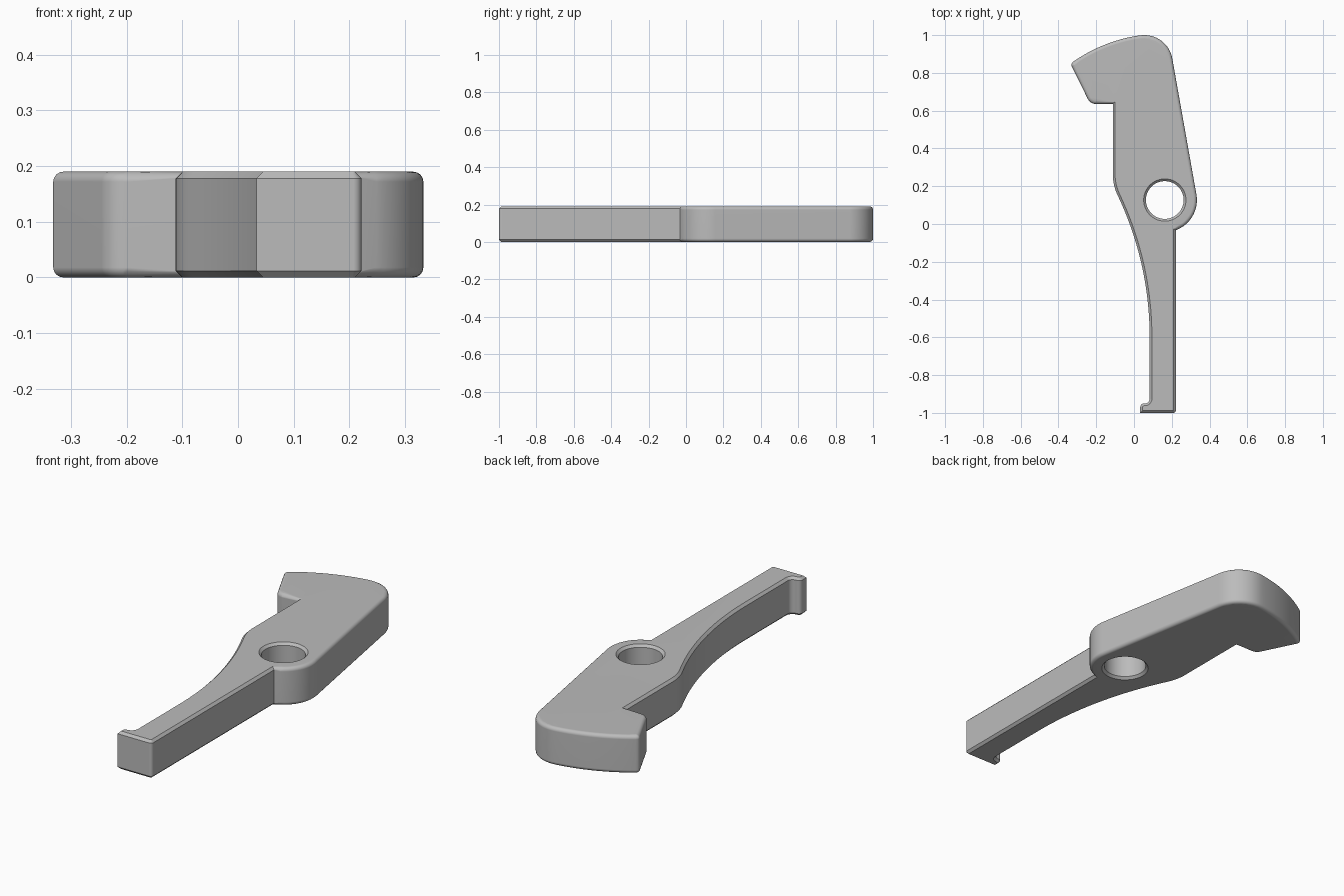
import bpy
import bmesh
from math import cos, sin, pi, radians
from mathutils import Vector

if "Cube" in bpy.data.objects:
    bpy.data.objects.remove(bpy.data.objects["Cube"], do_unlink=True)

HEIGHT = 0.19
CHAMFER = 0.012
FILLET = 0.018
STEPS = 4
PIVOT = (0.163, 0.127)


def arc(centre, radius, start, end, count):
    """Points along an arc, angles in degrees."""
    points = []
    for i in range(count + 1):
        a = radians(start + (end - start) * i / count)
        points.append(Vector((centre[0] + radius * cos(a), centre[1] + radius * sin(a))))
    return points


def inward(points):
    """Mitred offset directions pointing into the material."""
    result = []
    for i, p in enumerate(points):
        a = (p - points[i - 1]).normalized()
        b = (points[(i + 1) % len(points)] - p).normalized()
        na, nb = Vector((-a.y, a.x)), Vector((-b.y, b.x))
        result.append((na + nb) / (1 + na.dot(nb)))
    return result


def wall(bm, points, rounded):
    """Side wall with a round or chamfered rim; returns its bottom and top loops."""
    offsets = inward(points)
    rings = []
    for top in (False, True):
        for step in range(STEPS + 1):
            t = step / STEPS
            t = 1 - t if top else t
            ring = []
            for p, n, soft in zip(points, offsets, rounded):
                if soft:
                    inset = FILLET * (1 - sin(t * pi / 2))
                    rise = FILLET * (1 - cos(t * pi / 2))
                else:
                    inset, rise = CHAMFER * (1 - t), CHAMFER * t
                q = p + n * inset
                ring.append(bm.verts.new((q.x, q.y, HEIGHT - rise if top else rise)))
            rings.append(ring)
    count = len(points)
    for low, high in zip(rings, rings[1:]):
        for i in range(count):
            j = (i + 1) % count
            bm.faces.new((low[i], low[j], high[j], high[i]))
    return rings[0], rings[-1]


# Head outline: pivot boss, rounded back corner, curved crown and hook
head = arc(PIVOT, 0.17, -65, 10, 14)
head += arc((0.055, 0.85), 0.15, 10, 96, 16)
head += arc((0.148, 0.187), 0.82, 99, 125, 12)
head += arc((-0.316, 0.842), 0.016, 145, 206, 3)
head += arc((-0.2, 0.685), 0.05, 206, 270, 8)

# Arm outline: notch, waist, long sweep, toe and straight edge
arm = [Vector((-0.112, 0.635))]
arm += arc((0.138, 0.262), 0.25, 180, 205, 8)
arm += arc((-1.667, -0.6), 1.75, 24, 0, 20)
arm += arc((0.058, -0.925), 0.025, 0, -90, 6)
arm += arc((0.053, -0.97), 0.02, 90, 180, 5)
arm += [Vector((0.033, -1.0))]
arm += arc((0.207, -0.985), 0.015, -90, 0, 4)
arm += [Vector((0.222, -0.033))]

outline = head[1:] + arm
soft_rim = [True] * (len(head) - 1) + [False] * len(arm)
hole = arc(PIVOT, 0.1, 360, 0, 48)[:-1]

# Lever body with its through hole
bm = bmesh.new()
outer = wall(bm, outline, soft_rim)
inner = wall(bm, hole, [False] * len(hole))
for side in range(2):
    rim = []
    for loop in (outer[side], inner[side]):
        rim += [bm.edges.get((loop[i - 1], loop[i])) for i in range(len(loop))]
    bmesh.ops.triangle_fill(bm, edges=rim, use_beauty=True,
                            normal=(0, 0, 1 if side else -1))
bmesh.ops.recalc_face_normals(bm, faces=bm.faces)
mesh = bpy.data.meshes.new("lever")
bm.to_mesh(mesh)
bm.free()
lever = bpy.data.objects.new("lever", mesh)
bpy.context.collection.objects.link(lever)

# Plain grey finish
grey = bpy.data.materials.new("plain_grey")
grey.use_nodes = True
colour = (0.5, 0.5, 0.5, 1)
grey.diffuse_color = colour
grey.node_tree.nodes["Principled BSDF"].inputs["Base Color"].default_value = colour
mesh.materials.append(grey)

# Smooth curves with crisp corners and flat caps
bpy.ops.object.select_all(action='DESELECT')
lever.select_set(True)
bpy.context.view_layer.objects.active = lever
bpy.ops.object.shade_smooth_by_angle(angle=radians(30))
flatten = lever.modifiers.new("flat_caps", 'WEIGHTED_NORMAL')
flatten.keep_sharp = True
